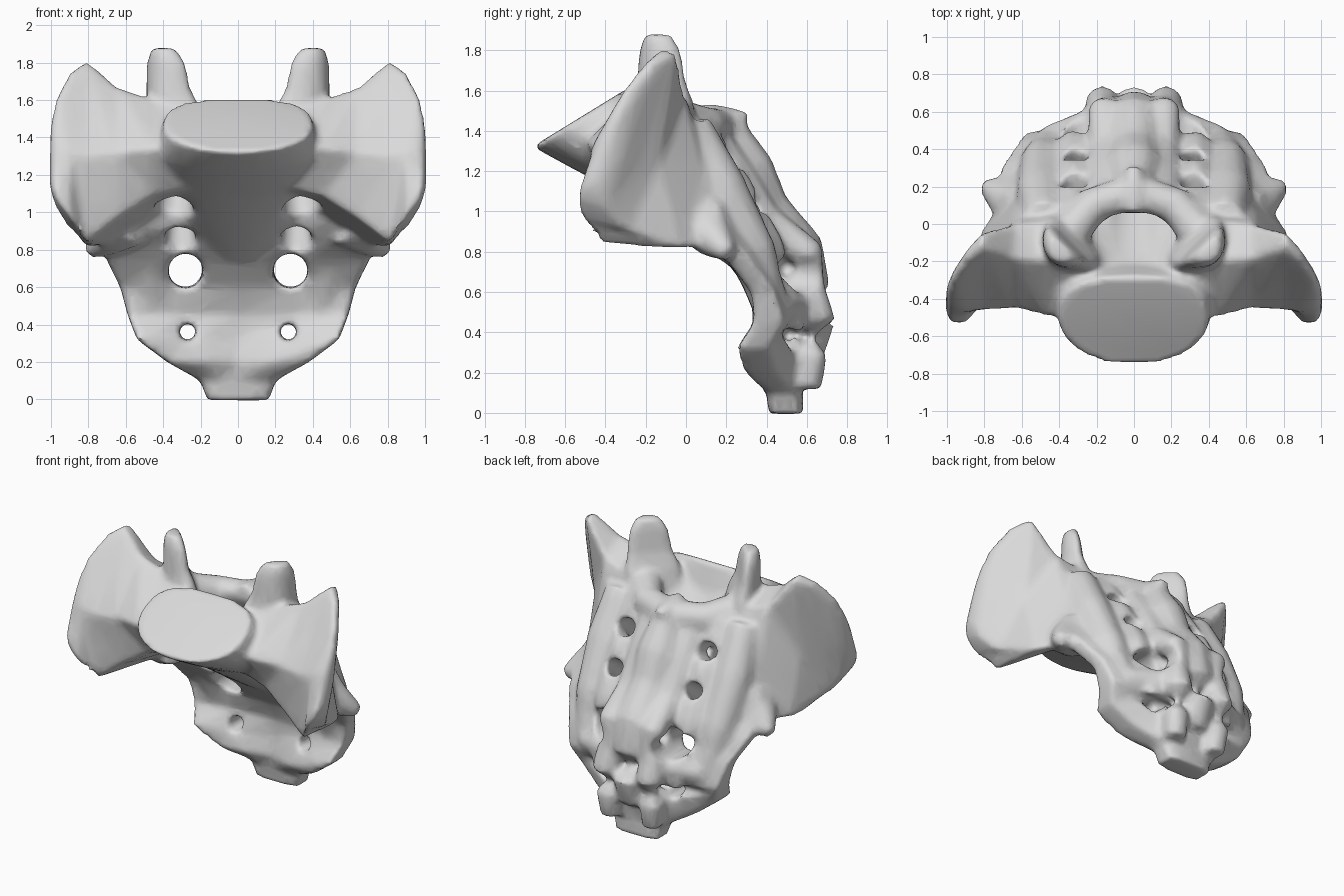
import bpy, bmesh, math
from mathutils import Vector

if "Cube" in bpy.data.objects:
    bpy.data.objects.remove(bpy.data.objects["Cube"])

bone = bpy.data.materials.new("pale grey bone")
bone.use_nodes = True
bone.diffuse_color = (0.7, 0.7, 0.7, 1)
bone.node_tree.nodes["Principled BSDF"].inputs["Base Color"].default_value = (0.7, 0.7, 0.7, 1)


def loft(bm, rings):
    """Closed skin through a list of equal rings of points."""
    vs = [[bm.verts.new(p) for p in ring] for ring in rings]
    n = len(vs[0])
    faces = [bm.faces.new(vs[0]), bm.faces.new(vs[-1][::-1])]
    for a, b in zip(vs, vs[1:]):
        for i in range(n):
            j = (i + 1) % n
            faces.append(bm.faces.new((a[j], a[i], b[i], b[j])))
    bmesh.ops.recalc_face_normals(bm, faces=faces)


def oval(y, z, hx, hd, tilt, n=24):
    """Oval ring, squarer at the back, its depth axis tilted up backwards."""
    ring = []
    for k in range(n):
        a = math.tau * k / n
        c, s = math.cos(a), math.sin(a)
        power = 0.7 if s > 0 else 0.95
        d = math.copysign(abs(s) ** power, s) * hd
        ring.append((math.copysign(abs(c) ** power, c) * hx,
                     y + d * math.cos(tilt), z + d * math.sin(tilt)))
    return ring


def blade(x, y, z, width, thick, side, n=16):
    """Level flat oval ring set diagonally, bowed towards the outside front."""
    ring = []
    for k in range(n):
        c, s = math.cos(math.tau * k / n), math.sin(math.tau * k / n)
        u, v = width * c, thick * s + width * 0.3 * (c * c - 0.5)
        ring.append((side * (x + (u - v) * 0.707), y + (u + v) * 0.707, z))
    return ring


def tube(bm, path, n=12):
    """Round limb through points (x, y, z, radius)."""
    pts = [Vector(p[:3]) for p in path]
    rings = []
    for i, p in enumerate(pts):
        way = pts[min(i + 1, len(pts) - 1)] - pts[max(i - 1, 0)]
        q = way.to_track_quat('Z', 'Y')
        r = path[i][3]
        rings.append([p + q @ Vector((r * math.cos(math.tau * k / n),
                                      r * math.sin(math.tau * k / n), 0)) for k in range(n)])
    loft(bm, rings)


def both(path):
    """The path and its mirror image."""
    return [[(s * p[0], *p[1:]) for p in path] for s in (1, -1)]


def make(name, bm):
    me = bpy.data.meshes.new(name)
    bm.to_mesh(me)
    bm.free()
    ob = bpy.data.objects.new(name, me)
    bpy.context.collection.objects.link(ob)
    return ob


bm = bmesh.new()

# Vertebral body with its tilted, overhanging end plate
loft(bm, [oval(*s) for s in (
    (-.52, 1.47, .4, .285, .55), (-.4, 1.33, .43, .21, .55),
    (-.16, 1.18, .4, .18, .6), (.08, .98, .3, .15, .55), (.3, .8, .2, .12, .5))])

# Wings: sections in y and z, stepping outwards in x
wing = (
    (.15, (-.38, 1.45), (-.52, 1.3), (-.3, 1.14), (0, 1.1), (0, 1.25), (-.2, 1.45)),
    (.45, (-.2, 1.61), (-.5, 1.34), (-.36, 1.09), (.17, .95), (.22, 1.2), (.02, 1.52)),
    (.64, (-.18, 1.67), (-.45, 1.32), (-.4, .97), (.22, .83), (.09, 1.2), (0, 1.57)),
    (.81, (-.13, 1.81), (-.46, 1.3), (-.43, .84), (-.02, .81), (-.13, 1.24), (-.04, 1.79)),
    (.9, (-.2, 1.75), (-.47, 1.32), (-.54, .98), (-.3, .9), (-.24, 1.25), (-.14, 1.74)),
    (.97, (-.3, 1.62), (-.45, 1.35), (-.55, 1.07), (-.39, 1.01), (-.31, 1.25), (-.25, 1.6)),
    (1.007, (-.37, 1.46), (-.42, 1.35), (-.49, 1.15), (-.43, 1.11), (-.38, 1.25), (-.34, 1.45)))
for side in (1, -1):
    loft(bm, [[(side * s[0], y, z) for y, z in s[1:]] for s in wing])

# Curved plate of fused vertebrae: height, half width, then depths of
# front centre, front middle, front edge, back edge, back middle, back centre
plate = (
    (1.05, .68, -.15, 0, -.1, .16, .3, .3),
    (.9, .74, .04, .06, .02, .2, .38, .38),
    (.76, .71, .19, .19, .2, .32, .43, .46),
    (.6, .63, .33, .33, .32, .44, .5, .54),
    (.45, .59, .4, .38, .33, .49, .53, .58),
    (.32, .54, .4, .33, .24, .42, .53, .6),
    (.2, .38, .37, .31, .29, .46, .55, .6),
    (.1, .2, .4, .4, .42, .54, .57, .58),
    (-.005, .165, .41, .41, .42, .57, .585, .585))
rings = []
for z, w, fc, fm, fe, be, bk, bc in plate:
    half = [(.5 * w, fm), (w, fe), (w, be), (.55 * w, bk)]
    rings.append([(0, fc, z)] + [(x, y, z) for x, y in half] + [(0, bc, z)]
                 + [(-x, y, z) for x, y in half[::-1]])
loft(bm, rings)

# Median crest down the back, with a pointed spine on top
tube(bm, [(0, .12, 1.44, .08), (0, .2, 1.4, .1), (0, .29, 1.2, .15), (0, .38, 1.0, .14),
          (0, .54, .8, .15), (0, .58, .6, .14), (0, .61, .44, .13), (0, .57, .25, .1)])
tube(bm, [(0, .06, 1.48, .055), (0, .18, 1.47, .06), (0, .3, 1.44, .055)])

# Upper joint processes: curved upright blades
for side in (1, -1):
    loft(bm, [blade(*s, side) for s in (
        (.34, -.12, 1.4, .2, .13), (.35, -.12, 1.56, .18, .09), (.38, -.13, 1.66, .15, .075),
        (.39, -.135, 1.8, .13, .065), (.4, -.14, 1.88, .08, .05))])

for limbs in (
    # arch joining the joint processes to the crest
    [(.34, -.04, 1.45, .11), (.22, .1, 1.42, .1), (0, .17, 1.41, .1)],
    # inner ridges ending in two horns
    [(.15, .12, 1.37, .09), (.15, .27, 1.15, .09), (.15, .39, .95, .09), (.16, .6, .79, .09),
     (.16, .6, .62, .09), (.17, .65, .46, .095), (.17, .62, .3, .085), (.16, .6, .12, .075)],
    # web between the ridges
    [(.32, .03, 1.42, .1), (.32, .23, 1.12, .1), (.32, .39, .82, .1), (.31, .48, .6, .08),
     (.28, .53, .4, .07)],
    # outer ridges
    [(.48, .02, 1.42, .11), (.5, .17, 1.12, .13), (.49, .33, .8, .12), (.45, .43, .5, .09)],
    # bridges to the horns
    [(.16, .58, .54, .07), (.45, .45, .52, .08)],
    # side spurs
    [(.58, .08, .95, .14), (.7, .14, .86, .1), (.8, .21, .79, .045)],
):
    for path in both(limbs):
        tube(bm, path)
sacrum = make("sacrum", bm)

# Cutters for the nerve openings, the canal and the side gaps
cut = bmesh.new()
for limbs in (
    [(.35, -.3, .86, .14), (.34, -.06, 1.05, .1), (.32, .12, 1.22, .07), (.31, .4, 1.32, .06)],
    [(.31, -.12, .72, .13), (.31, .15, .87, .085), (.31, .36, 1.03, .06), (.32, .6, 1.1, .07)],
    [(.28, 0, .68, .1), (.28, .9, .7, .09)],
    [(.26, .1, .36, .07), (.27, .45, .36, .045), (.28, .9, .36, .06)],
    [(.1, .5, .72, .045), (.9, .5, .72, .045)],
    [(.1, .51, .39, .035), (.9, .51, .39, .045)],
):
    for path in both(limbs):
        tube(cut, path)
loft(cut, [oval(*s) for s in ((-.12, 1.75, .19, .16, 0), (-.08, 1.42, .18, .14, 0),
                              (.1, 1.2, .13, .08, .3), (.3, .95, .1, .05, .4))])
cutter = make("opening_cutter", cut)
cutter.hide_render = True


def remesh(ob, size):
    m = ob.modifiers.new("fuse", 'REMESH')
    m.mode = 'VOXEL'
    m.voxel_size = size


# Fuse the parts, cut the openings, soften and thin the surface
remesh(cutter, .015)
remesh(sacrum, .018)
m = sacrum.modifiers.new("openings", 'BOOLEAN')
m.operation, m.object, m.solver = 'DIFFERENCE', cutter, 'EXACT'
remesh(sacrum, .018)
m = sacrum.modifiers.new("soften", 'SMOOTH')
m.factor, m.iterations = .5, 12
m = sacrum.modifiers.new("thin", 'DECIMATE')
m.ratio = .2
graph = bpy.context.evaluated_depsgraph_get()
mesh = bpy.data.meshes.new_from_object(sacrum.evaluated_get(graph))
sacrum.modifiers.clear()
sacrum.data = mesh
bpy.data.objects.remove(cutter)

mesh.materials.clear()
mesh.materials.append(bone)
bpy.context.view_layer.objects.active = sacrum
sacrum.select_set(True)
bpy.ops.object.shade_smooth_by_angle(angle=math.radians(60))
